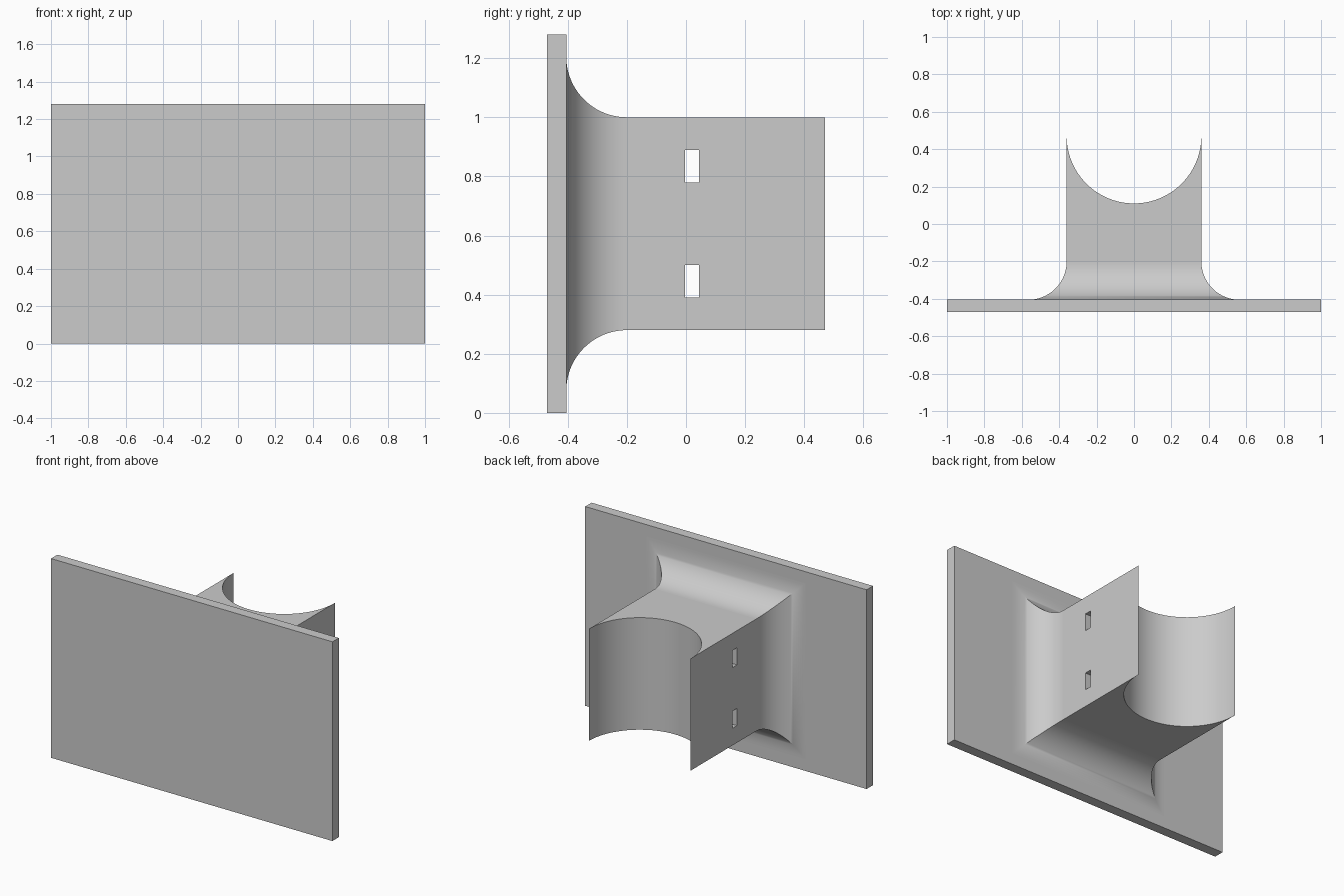
import bpy, bmesh, math

cube = bpy.data.objects.get("Cube")
if cube:
    bpy.data.objects.remove(cube, do_unlink=True)

HALF_W, LOW, HIGH = 0.36, 0.28, 1.0      # block section
PLATE_BACK, BACK, FILLET = -0.405, 0.47, 0.205

grey = bpy.data.materials.new("plain grey")
grey.use_nodes = True
grey.diffuse_color = (0.6, 0.6, 0.6, 1)
grey.node_tree.nodes["Principled BSDF"].inputs["Base Color"].default_value = grey.diffuse_color


def finish(name, bm):
    bmesh.ops.recalc_face_normals(bm, faces=bm.faces)
    mesh = bpy.data.meshes.new(name)
    bm.to_mesh(mesh)
    bm.free()
    mesh.materials.append(grey)
    obj = bpy.data.objects.new(name, mesh)
    bpy.context.collection.objects.link(obj)
    return obj


def box(name, x, y, z):
    """Box from three (min, max) ranges."""
    bm = bmesh.new()
    bmesh.ops.create_cube(bm, size=1)
    for v in bm.verts:
        v.co = [r[0] if c < 0 else r[1] for c, r in zip(v.co, (x, y, z))]
    return finish(name, bm)


def smooth(obj):
    bpy.ops.object.select_all(action="DESELECT")
    obj.select_set(True)
    bpy.context.view_layer.objects.active = obj
    bpy.ops.object.shade_smooth_by_angle(angle=math.radians(30))


# Flat mounting plate
box("plate", (-1, 1), (-0.47, PLATE_BACK), (0, 1.28))

# Block with a half-round cradle in its back
bm = bmesh.new()
steps = 48
outline = [(-HALF_W, PLATE_BACK - 0.02), (HALF_W, PLATE_BACK - 0.02)]
for i in range(steps + 1):
    a = math.pi * i / steps
    outline.append((HALF_W * math.cos(a), BACK - HALF_W * math.sin(a)))
base = bm.faces.new([bm.verts.new((x, y, LOW)) for x, y in outline])
top = bmesh.ops.extrude_face_region(bm, geom=[base])["geom"]
bmesh.ops.translate(bm, vec=(0, 0, HIGH - LOW),
                    verts=[g for g in top if isinstance(g, bmesh.types.BMVert)])
cradle = finish("cradle_block", bm)

# Strap slots cut straight through the block
for i, z in enumerate((0.39, 0.78)):
    cutter = box(f"slot_cutter_{i + 1}", (-0.5, 0.5), (-0.003, 0.044), (z, z + 0.11))
    cutter.hide_render = True
    cutter.hide_set(True)
    cut = cradle.modifiers.new("slot", "BOOLEAN")
    cut.operation = "DIFFERENCE"
    cut.solver = "EXACT"
    cut.object = cutter
    bpy.context.view_layer.objects.active = cradle
    bpy.ops.object.modifier_apply(modifier=cut.name)
    bpy.data.objects.remove(cutter, do_unlink=True)
smooth(cradle)

# Mitred concave fillet flaring from the block onto the plate
bm = bmesh.new()
rings = []
for i in range(25):
    a = math.pi / 2 * i / 24
    out = FILLET * (1 - math.sin(a))
    y = PLATE_BACK + FILLET * (1 - math.cos(a))
    w, lo, hi = HALF_W + out, LOW - out, HIGH + out
    rings.append([bm.verts.new((x, y, z))
                  for x, z in ((-w, lo), (w, lo), (w, hi), (-w, hi))])
for r, s in zip(rings, rings[1:]):
    for k in range(4):
        n = (k + 1) % 4
        bm.faces.new((r[k], r[n], s[n], s[k]))
fillet = finish("fillet", bm)
smooth(fillet)
